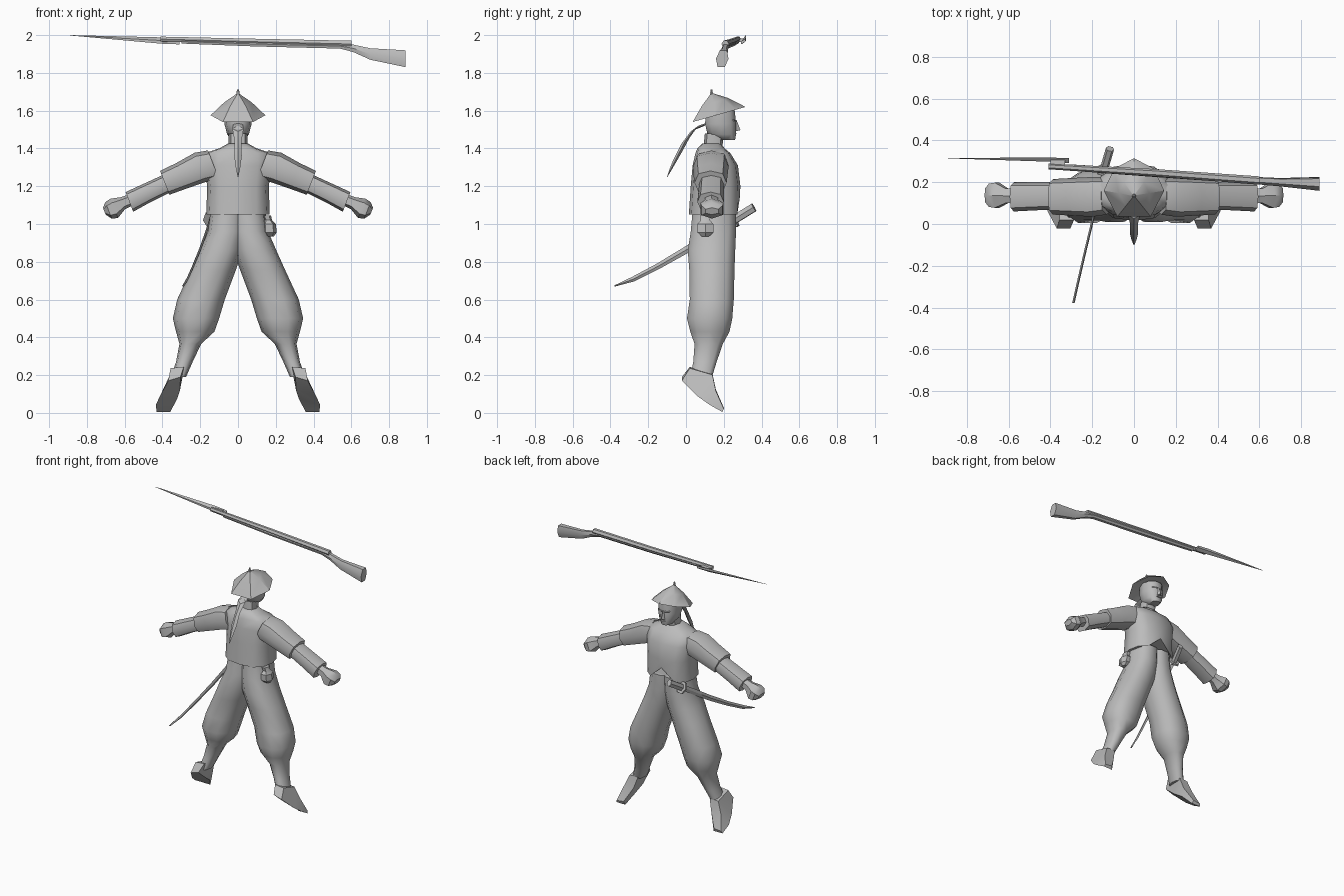
import bpy, bmesh, math
from mathutils import Vector as V

grey = bpy.data.materials.new("plain_grey")
grey.diffuse_color = (0.5, 0.5, 0.5, 1)


def finish(name, bm, angle=50):
    bmesh.ops.recalc_face_normals(bm, faces=bm.faces)
    me = bpy.data.meshes.new(name)
    bm.to_mesh(me)
    bm.free()
    me.materials.append(grey)
    ob = bpy.data.objects.new(name, me)
    bpy.context.collection.objects.link(ob)
    bpy.ops.object.select_all(action='DESELECT')
    ob.select_set(True)
    bpy.context.view_layer.objects.active = ob
    bpy.ops.object.shade_smooth_by_angle(angle=math.radians(angle))
    return ob


def ring(c, u, v, n=8, p=0.85, start=0.0):
    """Slightly boxy ellipse around c with half axes u and v."""
    f = lambda t: math.copysign(abs(t) ** p, t) if abs(t) > 1e-6 else 0
    a = [start + 2 * math.pi * i / n for i in range(n)]
    return [V(c) + V(u) * f(math.cos(t)) + V(v) * f(math.sin(t)) for t in a]


def loft(name, rings, angle=50):
    bm = bmesh.new()
    rows = [[bm.verts.new(q) for q in r] for r in rings]
    n = len(rows[0])
    for a, b in zip(rows, rows[1:]):
        for i in range(n):
            j = (i + 1) % n
            bm.faces.new((a[i], a[j], b[j], b[i]))
    bm.faces.new(rows[0])
    bm.faces.new(rows[-1])
    return finish(name, bm, angle)


def flat_rings(rows, n=8, p=0.85):
    """Horizontal sections: z, x0, x1, y0, y1."""
    return [ring(((x0 + x1) / 2, (y0 + y1) / 2, z), ((x1 - x0) / 2, 0, 0),
                 (0, (y1 - y0) / 2, 0), n, p) for z, x0, x1, y0, y1 in rows]


def mirror(rings, s):
    return [[V((q.x * s, q.y, q.z)) for q in r] for r in rings]


# Jacket, with a slit in the front hem
jacket = flat_rings([(1.05, -.168, .168, .015, .285), (1.2, -.163, .163, .025, .288),
                     (1.31, -.178, .178, .035, .275), (1.375, -.175, .175, .05, .235),
                     (1.4, -.1, .1, .06, .205), (1.425, -.055, .055, .085, .185)], 12, .75)
jacket[0][3].z = 1.14
loft("jacket", jacket)

# Neck, head and nose
loft("neck", flat_rings([(1.38, -.05, .05, .09, .19), (1.48, -.05, .05, .1, .2)]))
loft("head", flat_rings([(1.445, -.035, .035, .17, .262), (1.475, -.058, .058, .11, .268),
                         (1.53, -.072, .072, .098, .268), (1.6, -.07, .07, .1, .262)], 10))
loft("nose", [[V((-.016, .26, 1.49)), V((.016, .26, 1.49)), V((0, .288, 1.497))],
              [V((-.008, .26, 1.55)), V((.008, .26, 1.55)), V((0, .268, 1.55))]], 20)
for s in (-1, 1):
    loft("eyebrow", [ring((s * .012, .266, 1.545), (0, .006, 0), (0, 0, .006), 4),
                     ring((s * .045, .25, 1.55), (0, .006, 0), (0, 0, .004), 4)])
loft("mouth", [ring((x, .262, 1.478), (0, .008, 0), (0, 0, .004), 4) for x in (-.02, .02)])

# Tilted straw hat with a small knob
rim = [(-.08, .035), (.08, .035), (.145, .16), (.095, .265), (0, .315), (-.095, .265), (-.145, .16)]
rim = [V((x, y, 1.54 + (y - .035) * .285)) for x, y in rim]
apex = V((0, .135, 1.695))
mid = [q.lerp(apex, .5) + V((0, 0, .009)) for q in rim]
under = [q.lerp(V((0, .16, 1.62)), .5) for q in rim]
loft("straw_hat", [under, rim, mid, [apex + (q - apex) * .03 for q in rim]], 35)
loft("hat_knob", [ring((0, .135, 1.685), (.01, 0, 0), (0, .01, 0), 6),
                  ring((0, .135, 1.712), (.005, 0, 0), (0, .005, 0), 6)])

# Pigtail
tail = [(.11, 1.53, .025, .02), (.045, 1.505, .03, .025), (-.003, 1.44, .018, .028),
        (-.045, 1.36, .02, .025), (-.075, 1.30, .012, .015), (-.1, 1.248, .002, .002)]
loft("pigtail", [ring((0, y, z), (w, 0, 0), (0, t * .8, t * .6), 4) for y, z, w, t in tail], 35)


def arm_rings(rows, n=8, p=0.8):
    """Sections across the sloping arm: x, z, half height, y0, y1."""
    return [ring((x, (y0 + y1) / 2, z), (h * .36, 0, h * .93), (0, (y1 - y0) / 2, 0), n, p)
            for x, z, h, y0, y1 in rows]


for s, side in ((-1, "left"), (1, "right")):
    # Sleeves and hand
    loft(side + "_upper_sleeve", mirror(arm_rings([
        (.13, 1.315, .08, .045, .225), (.2, 1.3, .083, .035, .225),
        (.3, 1.255, .073, .04, .22), (.388, 1.218, .068, .045, .215)]), s))
    loft(side + "_lower_sleeve", mirror(arm_rings([
        (.36, 1.222, .05, .07, .2), (.48, 1.165, .052, .065, .2),
        (.575, 1.117, .056, .06, .2)]), s))
    loft(side + "_hand", mirror(arm_rings([
        (.55, 1.135, .03, .1, .17), (.61, 1.11, .034, .095, .175),
        (.655, 1.083, .055, .07, .205), (.685, 1.072, .047, .075, .2),
        (.708, 1.068, .02, .1, .175)], 6), s), 35)
    # Baggy trouser leg with wrapped shin
    loft(side + "_trouser_leg", mirror(flat_rings([
        (1.07, -.04, .145, .03, .27), (.96, -.04, .16, .02, .27),
        (.86, -.025, .203, .004, .266), (.76, .01, .248, .012, .262),
        (.6, .07, .322, .015, .258), (.5, .1, .345, 0, .25),
        (.43, .125, .328, .018, .235), (.365, .195, .31, .042, .198),
        (.27, .24, .328, .036, .165), (.19, .275, .355, .02, .14)], 10), s))
    # Pointed shoe, standing on tiptoe
    shoe = []
    for (a, aw), (b, bw) in ((((.337, -.022, .18), .032), ((.322, .02, .24), .035)),
                             (((.36, .06, .105), .053), ((.325, .14, .205), .035)),
                             (((.378, .125, .06), .057), ((.355, .158, .12), .04)),
                             (((.395, .192, .004), .036), ((.395, .2, .025), .028))):
        dx, dw = V((1, 0, -.3)), V((1, 0, -.1))
        shoe.append([V(a) - dx * aw, V(a) + dx * aw, V(b) + dw * bw, V(b) - dw * bw])
    shoe[-1][1].z = .005
    shoe[-1][0].z = .004
    loft(side + "_shoe", mirror(shoe, s), 45)

# Pouch at the hip
loft("hip_pouch", flat_rings([(.935, .15, .19, .08, .125), (.955, .13, .205, .055, .15),
                              (1.0, .128, .2, .055, .15), (1.02, .14, .18, .075, .13),
                              (1.045, .13, .175, .07, .135)], 6), 35)

# Sword: curved blade, guard and grip
path = [(-.145, .262, 1.03, .018), (-.172, .13, .945, .018), (-.202, 0, .862, .017),
        (-.238, -.15, .775, .014), (-.268, -.28, .708, .012), (-.29, -.378, .672, .003)]
loft("sword_blade", [ring((x, y, z), (.006, 0, 0), (0, -t * .45, t), 4, 1)
                     for x, y, z, t in path], 30)
across = V((.97, -.23, 0))
along = V((.2, .85, .48)).normalized()
up = across.cross(along).normalized()
grip0, grip1 = V((-.147, .25, 1.02)), V((-.115, .36, 1.088))
loft("sword_grip", [ring(c, across * .02, up * .025, 6) for c in (grip0, grip1)], 35)
loft("sword_guard", [ring(grip0 + along * t, across * .04, up * .045, 6) for t in (0, .012)], 35)

# Rifle: barrel, stock and bayonet
barrel = [(-.41, .276, 1.979, .014, .015), (.1, .245, 1.965, .018, .018),
          (.6, .208, 1.953, .02, .02)]
loft("rifle_barrel", [ring((x, y, z), (0, w, 0), (0, 0, h), 6, 1) for x, y, z, w, h in barrel], 35)
stock = [(-.3, .27, 1.966, .015, .012), (.1, .243, 1.953, .018, .015),
         (.54, .212, 1.942, .018, .015), (.61, .206, 1.93, .018, .022),
         (.7, .2, 1.9, .02, .034), (.887, .192, 1.875, .033, .05)]
loft("rifle_stock", [ring((x, y, z), (0, w, 0), (0, w * .2, h), 6, .8) for x, y, z, w, h in stock], 35)
bayonet = [(-.89, .315, 1.999, .001, .001), (-.4, .308, 1.971, .01, .017),
           (-.31, .303, 1.966, .012, .015)]
loft("bayonet", [ring((x, y, z), (0, w, 0), (0, w, h), 4, 1) for x, y, z, w, h in bayonet], 30)
loft("bayonet_socket", [ring((x, .287, 1.973), (0, .02, .008), (0, -.004, .01), 4, 1)
                        for x in (-.4, -.33)], 30)
